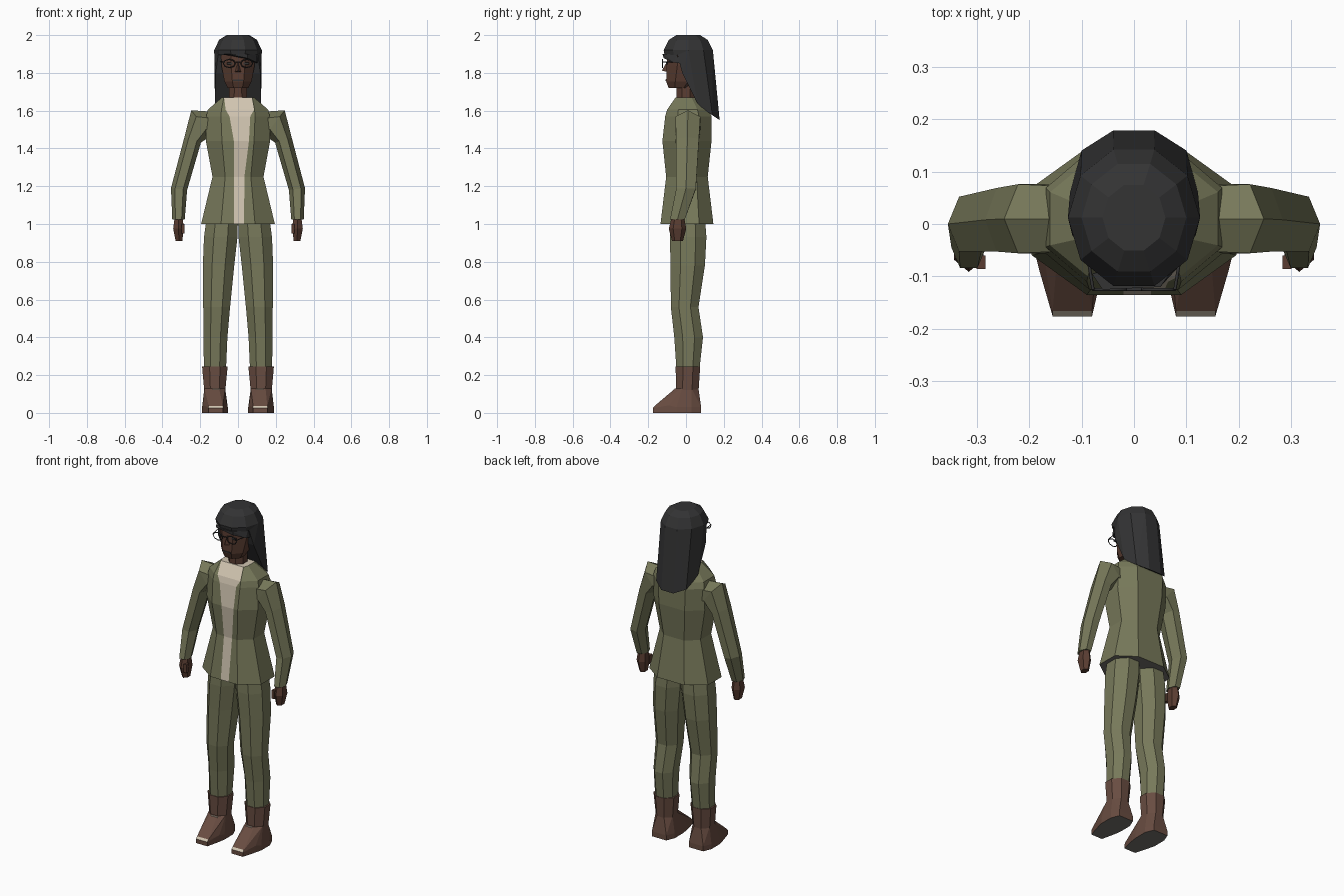
import bpy, bmesh, math
from mathutils import Vector

cube = bpy.data.objects.get("Cube")
if cube:
    bpy.data.objects.remove(cube, do_unlink=True)


def material(name, rgb):
    m = bpy.data.materials.new(name)
    m.use_nodes = True
    m.diffuse_color = (*rgb, 1)
    m.node_tree.nodes["Principled BSDF"].inputs["Base Color"].default_value = (*rgb, 1)
    return m


OLIVE = material("olive cloth", (0.185, 0.19, 0.102))
CREAM = material("cream shirt", (0.64, 0.56, 0.44))
GREY = material("grey lining", (0.17, 0.165, 0.15))
BOOT = material("brown leather", (0.14, 0.073, 0.053))
SKIN = material("dark skin", (0.1, 0.046, 0.031))
BLACK = material("black hair", (0.033, 0.033, 0.034))


def finish(name, bm, mats):
    bmesh.ops.recalc_face_normals(bm, faces=bm.faces)
    mesh = bpy.data.meshes.new(name)
    bm.to_mesh(mesh)
    bm.free()
    for m in mats:
        mesh.materials.append(m)
    obj = bpy.data.objects.new(name, mesh)
    bpy.context.collection.objects.link(obj)
    return obj


def loft(name, rings, *mats, rule=lambda row, col: 0):
    """Skin a stack of rings; rule gives the material of a row and column."""
    bm = bmesh.new()
    rows = [[bm.verts.new(p) for p in r] for r in rings]
    n = len(rows[0])
    for i in range(len(rows) - 1):
        for j in range(n):
            k = (j + 1) % n
            f = bm.faces.new((rows[i][j], rows[i][k], rows[i + 1][k], rows[i + 1][j]))
            f.material_index = rule(i, j)
    bm.faces.new(rows[0][::-1]).material_index = rule(-1, 0)
    bm.faces.new(rows[-1]).material_index = rule(len(rows), 0)
    return finish(name, bm, mats)


def hull(name, points, *mats, rule=lambda face: 0):
    bm = bmesh.new()
    for p in points:
        bm.verts.new(p)
    res = bmesh.ops.convex_hull(bm, input=bm.verts)
    spare = {v for v in res["geom_interior"] if isinstance(v, bmesh.types.BMVert)}
    bmesh.ops.delete(bm, geom=list(spare), context="VERTS")
    bmesh.ops.dissolve_limit(bm, angle_limit=0.02, verts=bm.verts, edges=bm.edges)
    bm.normal_update()
    for f in bm.faces:
        f.material_index = rule(f)
    return finish(name, bm, mats)


def ring(z, x0, x1, y0, y1, side=1, n=8):
    """Flat-sided ring filling a box at height z."""
    k = 0.5 / math.cos(math.pi / n)
    angles = [(i + 0.5) * math.tau / n for i in range(n)]
    return [(side * ((x0 + x1) / 2 + (x1 - x0) * k * math.cos(a)),
             (y0 + y1) / 2 + (y1 - y0) * k * math.sin(a), z) for a in angles]


def box(x0, x1, y0, y1, z0, z1):
    return [(x, y, z) for x in (x0, x1) for y in (y0, y1) for z in (z0, z1)]


# Jacket: octagonal rings with two extra front points for the shirt strip
def jacket_ring(z, w, f, y0, y1, left, right):
    m, d = (y0 + y1) / 2, (y1 - y0) * 0.23
    pts = [(-f, y0), (left, y0), (right, y0), (f, y0), (w, m - d),
           (w, m + d), (f, y1), (-f, y1), (-w, m + d), (-w, m - d)]
    return [(x, y, z) for x, y in pts]


jacket = [jacket_ring(1.0, 0.195, 0.09, -0.135, 0.145, -0.02, 0.032),
          jacket_ring(1.25, 0.135, 0.068, -0.105, 0.115, -0.02, 0.034),
          jacket_ring(1.44, 0.17, 0.085, -0.125, 0.135, -0.022, 0.058),
          jacket_ring(1.57, 0.168, 0.09, -0.11, 0.135, -0.045, 0.065),
          jacket_ring(1.605, 0.16, 0.088, -0.1, 0.12, -0.065, 0.085),
          jacket_ring(1.67, 0.085, 0.075, -0.055, 0.06, -0.074, 0.074)]
loft("jacket", jacket, OLIVE, CREAM, GREY,
     rule=lambda i, j: 2 if i < 0 else int(j == 1 or i == len(jacket)))

# Head and neck
loft("neck", [ring(1.64, -0.05, 0.05, -0.05, 0.05), ring(1.76, -0.045, 0.045, -0.05, 0.05)], SKIN)
loft("head", [ring(1.72, -0.055, 0.055, -0.092, 0.02),
              ring(1.755, -0.072, 0.072, -0.105, 0.06),
              ring(1.84, -0.088, 0.088, -0.102, 0.09),
              ring(1.94, -0.09, 0.09, -0.1, 0.1)], SKIN)
hull("nose", [(-0.018, -0.1, 1.805), (0.018, -0.1, 1.805), (0, -0.128, 1.812),
              (0, -0.1, 1.86)], SKIN)
hull("mouth", box(-0.027, 0.027, -0.108, -0.099, 1.757, 1.764), BLACK)


# Hair: faceted cap, long back and a swept fringe
def hair_ring(z, rx, ry, cy):
    return [(rx * math.cos(a), cy + ry * math.sin(a), z)
            for a in (i * math.tau / 10 for i in range(10))]


cap = [hair_ring(1.895, 0.122, 0.132, 0.012), hair_ring(1.92, 0.126, 0.137, 0.012),
       hair_ring(1.975, 0.1, 0.108, 0.012), hair_ring(2.0, 0.06, 0.066, 0.012)]
loft("hair_cap", cap, BLACK)
back = [p for p in cap[1] if p[1] > 0]
for s in (-1, 1):
    back += [(s * 0.105, -0.045, 1.895), (s * 0.118, -0.02, 1.8), (s * 0.122, 0.06, 1.64),
             (s * 0.115, 0.085, 1.615), (s * 0.1, 0.14, 1.575), (s * 0.04, 0.178, 1.55)]
hull("hair_back", back, BLACK)
hull("fringe", [(-0.08, -0.095, 1.9), (-0.06, -0.125, 1.9), (0.05, -0.118, 1.878),
                (0.1, -0.065, 1.855), (0.105, -0.03, 1.85), (0.1, -0.05, 1.9),
                (0.05, -0.12, 1.9)], BLACK)

# Glasses: thin wire rims, bridge and temples
wire = bpy.data.curves.new("glasses", "CURVE")
wire.dimensions = "3D"
wire.bevel_depth = 0.003
wire.bevel_resolution = 0
wire.materials.append(BLACK)


def add_wire(points, closed=False):
    sp = wire.splines.new("POLY")
    sp.points.add(len(points) - 1)
    for p, co in zip(sp.points, points):
        p.co = (*co, 1)
    sp.use_cyclic_u = closed


add_wire([(-0.014, -0.125, 1.858), (0.014, -0.125, 1.858)])
for s in (-1, 1):
    add_wire([(s * (0.046 + 0.032 * math.cos(a)), -0.125, 1.85 + 0.022 * math.sin(a))
              for a in (i * math.tau / 8 for i in range(8))], True)
    add_wire([(s * 0.078, -0.125, 1.858), (s * 0.095, -0.02, 1.86)])
bpy.context.collection.objects.link(bpy.data.objects.new("glasses", wire))


# Sleeve ring tilted to follow the arm
def sleeve_ring(side, x, y, z, rx, ry, tilt):
    t = math.radians(tilt)
    out = Vector((math.cos(t), 0, math.sin(t)))
    pts = []
    for i in range(6):
        a = i * math.tau / 6
        p = Vector((x, y, z)) + out * rx * math.cos(a) + Vector((0, ry * math.sin(a), 0))
        pts.append((side * p.x, p.y, p.z))
    return pts


for s, side in ((1, "left"), (-1, "right")):
    # Arm
    loft(side + "_sleeve", [sleeve_ring(s, 0.145, 0.01, 1.525, 0.07, 0.072, 90),
                            sleeve_ring(s, 0.195, 0.01, 1.535, 0.085, 0.076, 52),
                            sleeve_ring(s, 0.24, 0.008, 1.445, 0.046, 0.07, 18),
                            sleeve_ring(s, 0.312, 0.0, 1.185, 0.043, 0.06, 6),
                            sleeve_ring(s, 0.315, -0.045, 1.025, 0.033, 0.045, 0)], OLIVE)
    loft(side + "_hand", [ring(1.04, 0.293, 0.335, -0.07, -0.015, s, 6),
                          ring(0.975, 0.287, 0.343, -0.085, -0.005, s, 6),
                          ring(0.91, 0.295, 0.33, -0.07, -0.02, s, 6)], SKIN)
    hull(side + "_thumb", [(s * x, y, z) for x, y, z in
                           box(0.283, 0.3, -0.086, -0.06, 0.95, 1.0)], SKIN)
    # Eye and eyebrow
    hull(side + "_eye", [(s * x, y, z) for x, y, z in
                         box(0.03, 0.058, -0.105, -0.097, 1.845, 1.855)], BLACK)
    # Trouser leg
    loft(side + "_trouser_leg", [ring(1.04, 0.0, 0.165, -0.08, 0.1, s),
                                 ring(0.93, 0.003, 0.18, -0.085, 0.108, s),
                                 ring(0.78, 0.02, 0.186, -0.082, 0.1, s),
                                 ring(0.56, 0.042, 0.184, -0.08, 0.066, s),
                                 ring(0.4, 0.056, 0.183, -0.062, 0.09, s),
                                 ring(0.22, 0.064, 0.18, -0.05, 0.07, s)], OLIVE)
    # Boot shaft and foot
    loft(side + "_boot_shaft", [ring(0.11, 0.068, 0.178, -0.052, 0.066, s),
                                ring(0.245, 0.055, 0.19, -0.055, 0.075, s)], BOOT)
    foot = [(s * x, y, z) for x, y, z in
            box(0.08, 0.155, -0.176, -0.176, 0, 0.025)
            + box(0.08, 0.155, -0.166, -0.166, 0.036, 0.037)
            + box(0.06, 0.18, -0.09, -0.09, 0, 0.04)
            + box(0.054, 0.19, -0.05, 0.03, 0, 0.03)
            + box(0.075, 0.17, 0.08, 0.08, 0, 0.03)]
    foot += ring(0.13, 0.068, 0.178, -0.056, 0.066, s)
    hull(side + "_foot", foot, BOOT, GREY, CREAM,
         rule=lambda f: 1 if f.normal.z < -0.9 else
         2 if f.calc_center_median().y < -0.168 and f.calc_center_median().z > 0.02 else 0)
    # Small light patch on the instep
    hull(side + "_instep_patch", [(s * x, y, z) for x, y, z in
                                  box(0.095, 0.135, -0.062, -0.055, 0.115, 0.129)], CREAM)
